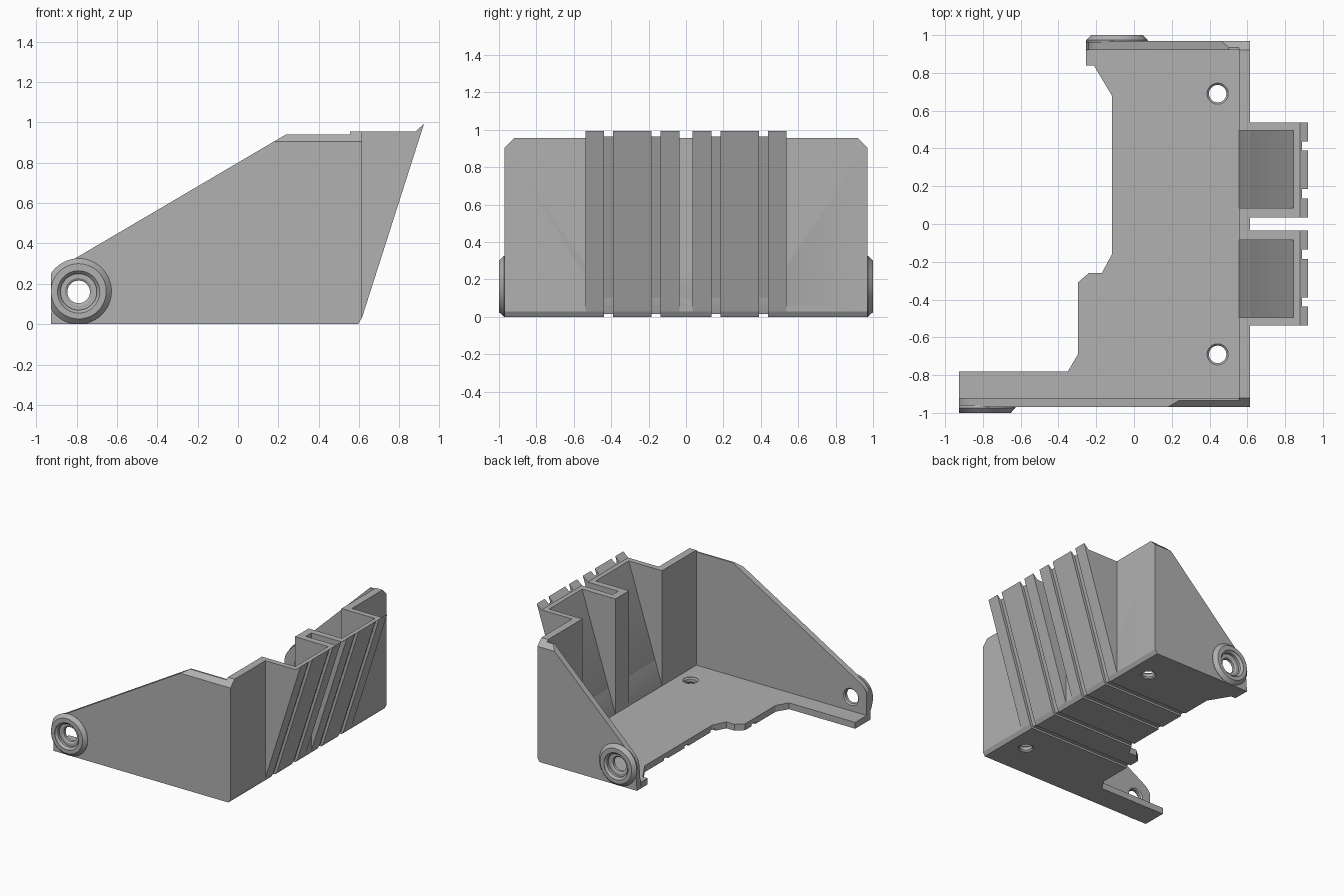
import bpy, bmesh, math
from mathutils import Matrix, Vector

cube = bpy.data.objects.get("Cube")
if cube:
    bpy.data.objects.remove(cube, do_unlink=True)

grey = bpy.data.materials.new("plain grey")
grey.use_nodes = True
grey.diffuse_color = (0.44, 0.44, 0.44, 1)
grey.node_tree.nodes["Principled BSDF"].inputs["Base Color"].default_value = (0.44, 0.44, 0.44, 1)


def finish(name, bm):
    bmesh.ops.recalc_face_normals(bm, faces=bm.faces)
    mesh = bpy.data.meshes.new(name)
    bm.to_mesh(mesh)
    bm.free()
    mesh.materials.append(grey)
    obj = bpy.data.objects.new(name, mesh)
    bpy.context.collection.objects.link(obj)
    return obj


def prism(name, outline, axis, lo, hi):
    """Extrude a flat outline along an axis."""
    place = {"x": lambda a, b, t: (t, a, b),
             "y": lambda a, b, t: (a, t, b),
             "z": lambda a, b, t: (a, b, t)}[axis]
    bm = bmesh.new()
    low = [bm.verts.new(place(a, b, lo)) for a, b in outline]
    high = [bm.verts.new(place(a, b, hi)) for a, b in outline]
    bm.faces.new(low)
    bm.faces.new(high)
    for i in range(len(low)):
        j = (i + 1) % len(low)
        bm.faces.new((low[i], low[j], high[j], high[i]))
    return finish(name, bm)


def lathe(name, profile, origin, direction, sides=48):
    """Solid of revolution from (radius, height) pairs."""
    turn = Vector((0, 0, 1)).rotation_difference(Vector(direction)).to_matrix().to_4x4()
    bm = bmesh.new()
    rings = []
    for r, h in profile:
        angles = [math.tau * i / sides for i in range(sides)]
        rings.append([bm.verts.new((r * math.cos(a), r * math.sin(a), h)) for a in angles])
    bm.faces.new(rings[0])
    bm.faces.new(rings[-1])
    for one, two in zip(rings, rings[1:]):
        for i in range(sides):
            j = (i + 1) % sides
            bm.faces.new((one[i], one[j], two[j], two[i]))
    bm.transform(Matrix.Translation(origin) @ turn)
    return finish(name, bm)


def cut(obj, cutters):
    bpy.context.view_layer.objects.active = obj
    for cutter in cutters:
        mod = obj.modifiers.new("cut", "BOOLEAN")
        mod.operation = "DIFFERENCE"
        mod.solver = "EXACT"
        mod.object = cutter
        bpy.ops.object.modifier_apply(modifier=mod.name)


FLOOR, SIDE, INNER = 0.05, 0.97, 0.922
END_IN, END_OUT = 0.555, 0.614

# Cutters shared by several parts
helpers = []
groove_shape = [(-1, -0.1), (-1, 0.015), (0.587, 0.015), (0.933, 1.1), (1.2, 1.1), (1.2, -0.1)]
grooves = [prism("groove_cutter", groove_shape, "y", y - 0.024, y + 0.024)
           for y in (-0.414, -0.16, 0.16, 0.414)]
pocket_shape = [(0.4, FLOOR), (END_IN, FLOOR), (0.859, 1.0), (0.4, 1.0)]
pockets = [prism("pocket_cutter", pocket_shape, "y", *span)
           for span in ((0.085, 0.495), (-0.495, -0.085))]
bevels = [prism("bevel_cutter", [(s * 0.965, 0.91), (s * 0.86, 1.015), (s * 1.07, 1.015), (s * 1.07, 0.805)],
                "x", -1, 1) for s in (-1, 1)]
helpers += grooves + pockets + bevels

# Floor plate with stepped inner edge, two screw holes and underside grooves
floor = prism("floor_plate", [
    (END_IN, -INNER), (-0.926, -INNER), (-0.926, -0.78), (-0.35, -0.78), (-0.297, -0.69),
    (-0.297, -0.31), (-0.24, -0.26), (-0.17, -0.26), (-0.117, -0.16), (-0.117, 0.68),
    (-0.213, 0.84), (-0.253, 0.84), (-0.253, INNER), (END_IN, INNER)], "z", 0, FLOOR)
screw_holes = [lathe("screw_cutter", [(0.056, -0.05), (0.056, 0.003), (0.046, 0.013), (0.046, 0.037),
                                      (0.056, 0.047), (0.056, 0.1)], (0.443, y, 0), (0, 0, 1))
               for y in (-0.69, 0.69)]
helpers += screw_holes
cut(floor, grooves + screw_holes)

# End wall with two openings
end_wall = prism("end_wall", [(END_IN, 0), (0.595, 0), (END_OUT, 0.03), (END_OUT, 0.955), (END_IN, 0.955)],
                 "y", -SIDE, SIDE)
cut(end_wall, pockets + grooves + bevels)

# Slanted hollow chutes with a raised lip
for name, span in (("back_chute", (0.035, 0.538)), ("front_chute", (-0.538, -0.035))):
    chute = prism(name, [(END_OUT, 0.03), (0.922, 0.993), (0.88, 0.955), (END_OUT, 0.955)], "y", *span)
    cut(chute, pockets + grooves)


# Sloped side walls, each with a round boss and a stepped bore
def side_wall(name, s, cx, left, corner):
    cz, r = 0.16, 0.152
    dx, dz = corner[0] - cx, corner[1] - cz
    slope = math.atan2(dz, dx) - math.asin(r / math.hypot(dx, dz))
    start = slope + math.pi / 2
    arc = []
    for i in range(13):
        a = start + (math.pi - start) * i / 12
        arc.append((max(cx + r * math.cos(a), left + i * 0.0001), cz + r * math.sin(a)))
    top_x = corner[0] + (0.94 - corner[1]) / math.tan(slope)
    outline = [(left, 0), (END_IN, 0), (END_IN, 0.94), (top_x, 0.94)] + arc
    wall = prism(name + "_wall", outline, "y", *sorted((s * INNER, s * SIDE)))
    boss = lathe(name + "_boss", [(0.16, -0.01), (0.163, 0.003), (0.137, 0.03)],
                 (cx, s * SIDE, cz + 0.003), (0, s, 0))
    bore = lathe("bore_cutter", [(0.105, 0.05), (0.105, 0.028), (0.09, 0.012), (0.09, -0.008), (0.068, -0.008),
                                 (0.056, -0.016), (0.056, -0.038), (0.068, -0.05), (0.068, -0.1)],
                 (cx, s * SIDE, cz), (0, s, 0))
    trim = prism("trim_cutter", [(left - 1, -1), (left, -1), (left, 1), (left - 1, 1)], "y", -2, 2)
    cut(wall, [bore, bevels[0 if s < 0 else 1]])
    cut(boss, [bore, trim])
    helpers.extend((bore, trim))


side_wall("front", -1, -0.79, -0.926, (0.188, 0.911))
side_wall("back", 1, -0.09, -0.253, (0.47, 0.911))

# Remove cutters, smooth the round faces
for helper in helpers:
    bpy.data.objects.remove(helper, do_unlink=True)
for obj in bpy.context.scene.objects:
    if obj.type == "MESH" and obj.name.endswith(("wall", "boss", "plate", "chute")):
        bpy.ops.object.select_all(action="DESELECT")
        obj.select_set(True)
        bpy.context.view_layer.objects.active = obj
        bpy.ops.object.shade_smooth_by_angle(angle=math.radians(25))
